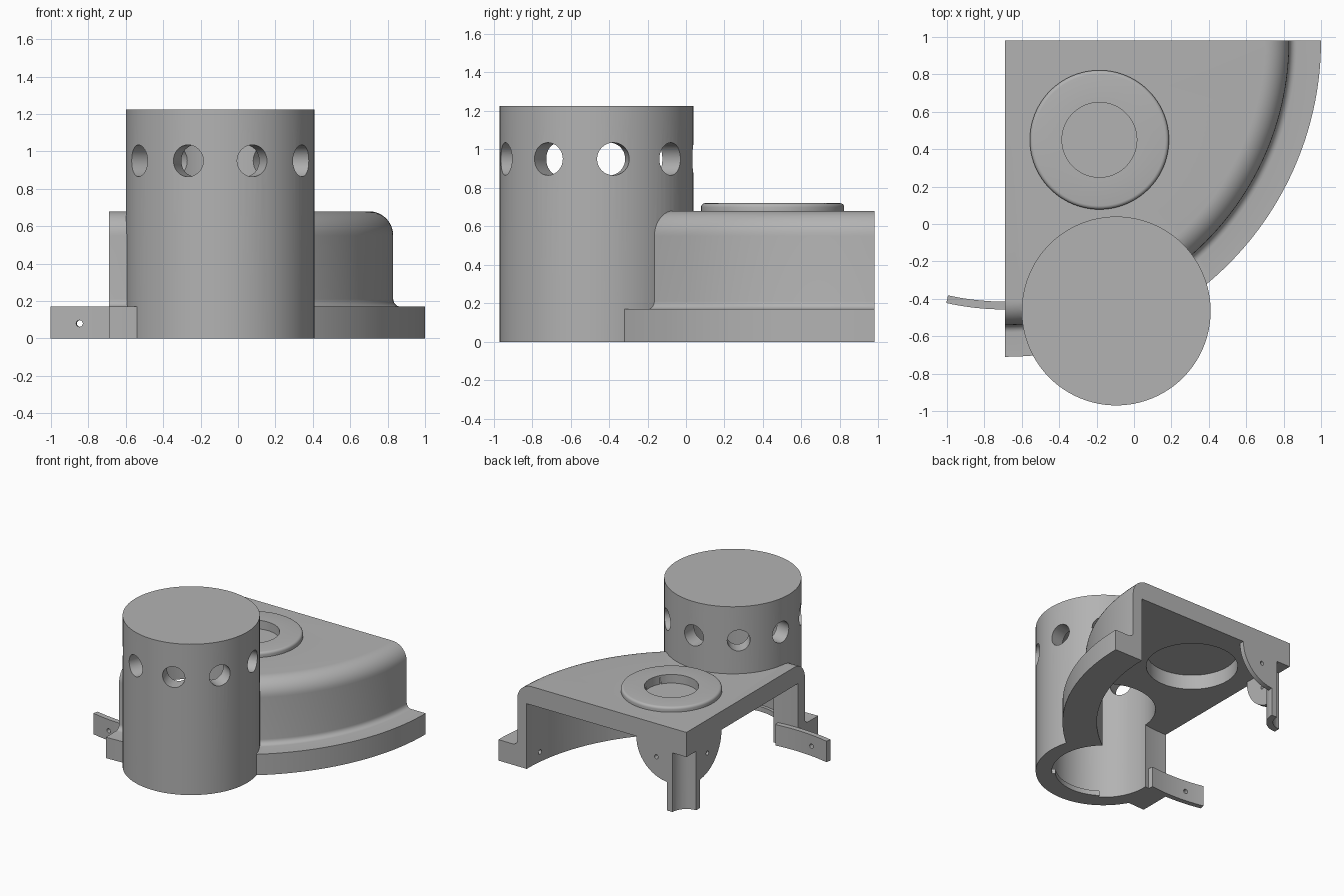
import bpy, bmesh
from math import sin, cos, pi, radians, tau
from mathutils import Matrix, Vector

if "Cube" in bpy.data.objects:
    bpy.data.objects.remove(bpy.data.objects["Cube"], do_unlink=True)

CORNER = (-0.69, 0.98)      # axis of the quarter housing
TOWER = (-0.095, -0.465)    # axis of the tall drum
BOSS = (-0.185, 0.45)       # axis of the bearing seat

grey = bpy.data.materials.new("cast_grey")
grey.use_nodes = True
grey.diffuse_color = (0.45, 0.45, 0.45, 1)
grey.node_tree.nodes["Principled BSDF"].inputs["Base Color"].default_value = grey.diffuse_color


def finish(name, bm):
    bmesh.ops.remove_doubles(bm, verts=bm.verts, dist=1e-5)
    bmesh.ops.recalc_face_normals(bm, faces=bm.faces)
    mesh = bpy.data.meshes.new(name)
    bm.to_mesh(mesh)
    bm.free()
    mesh.materials.append(grey)
    obj = bpy.data.objects.new(name, mesh)
    bpy.context.scene.collection.objects.link(obj)
    return obj


def arc(cx, cz, r, a0, a1, n=8):
    return [(cx + r * cos(radians(a0 + (a1 - a0) * i / n)),
             cz + r * sin(radians(a0 + (a1 - a0) * i / n))) for i in range(n + 1)]


def revolve(name, profile, centre, a0=0, a1=360, steps=96):
    """Turn a closed (radius, z) outline about a vertical axis."""
    bm = bmesh.new()
    full = a1 - a0 == 360
    rings = []
    for i in range(steps if full else steps + 1):
        a = radians(a0 + (a1 - a0) * i / steps)
        rings.append([bm.verts.new((centre[0] + r * cos(a), centre[1] + r * sin(a), z))
                      for r, z in profile])
    n = len(profile)
    for i in range(steps):
        p, q = rings[i], rings[(i + 1) % len(rings)]
        for j in range(n):
            k = (j + 1) % n
            if profile[j][0] + profile[k][0] > 0:
                bm.faces.new((p[j], q[j], q[k], p[k]))
    if not full:
        bm.faces.new(rings[0])
        bm.faces.new(rings[-1])
    # collapse the slivers on the axis
    bmesh.ops.remove_doubles(bm, verts=bm.verts, dist=1e-5)
    bmesh.ops.dissolve_degenerate(bm, edges=bm.edges, dist=1e-6)
    return finish(name, bm)


def drum(name, centre, r, z0, z1, steps=96):
    bm = bmesh.new()
    bmesh.ops.create_cone(bm, cap_ends=True, segments=steps, radius1=r, radius2=r, depth=z1 - z0,
                          matrix=Matrix.Translation((*centre, (z0 + z1) / 2)))
    return finish(name, bm)


def pin(name, start, direction, r, length, steps=32):
    """Round cutter running from start along a direction."""
    d = Vector(direction).normalized()
    bm = bmesh.new()
    rot = d.to_track_quat("Z", "Y").to_matrix().to_4x4()
    bmesh.ops.create_cone(bm, cap_ends=True, segments=steps, radius1=r, radius2=r, depth=length,
                          matrix=Matrix.Translation(Vector(start) + d * length / 2) @ rot)
    return finish(name, bm)


def combine(target, tool, operation):
    mod = target.modifiers.new("combine", "BOOLEAN")
    mod.object = tool
    mod.operation = operation
    mod.solver = "EXACT"
    bpy.context.view_layer.objects.active = target
    bpy.ops.object.modifier_apply(modifier=mod.name)
    bpy.data.objects.remove(tool, do_unlink=True)


def add(target, tool):
    combine(target, tool, "UNION")


def cut(target, tool):
    combine(target, tool, "DIFFERENCE")


def smooth(obj):
    bpy.ops.object.select_all(action="DESELECT")
    obj.select_set(True)
    bpy.context.view_layer.objects.active = obj
    bpy.ops.object.shade_smooth_by_angle(angle=radians(30))


# quarter housing: flange, wall and rounded shoulder
outline = [(0, 0), (1.69, 0), (1.69, 0.17)]
outline += arc(1.56, 0.21, 0.04, 270, 180, 6)
outline += arc(1.39, 0.55, 0.13, 0, 90, 10)
outline += [(0, 0.68)]
housing = revolve("quarter_housing", outline, CORNER, -90, 0, 64)

# tall drum, then the hollow under the lid
add(housing, drum("tower", TOWER, 0.505, 0, 1.225))
cut(housing, drum("hollow", CORNER, 1.435, -0.1, 0.53, 256))
cut(housing, drum("tower_bore", TOWER, 0.385, -0.1, 1.12))

# ring of round vents in the drum
for i in range(9):
    a = radians(10 + 40 * i)
    cut(housing, pin("vent", (*TOWER, 0.95), (cos(a), sin(a), 0), 0.085, 0.7))

# bearing seat: raised rim, through hole, recess below
rim = [(0, 0.6), (0.372, 0.6)] + arc(0.352, 0.70, 0.02, 0, 90, 4) + [(0, 0.72)]
add(housing, revolve("bearing_seat", rim, BOSS))
cut(housing, drum("seat_hole", BOSS, 0.2, 0.3, 0.9))
cut(housing, drum("seat_recess", BOSS, 0.34, 0.3, 0.65))

# corner post: quarter tube under the lid
add(housing, revolve("corner_post", [(0, 0), (0.175, 0), (0.175, 0.6), (0, 0.6)],
                     CORNER, -90, 0, 16))


def gusset(along):
    """Thin rounded web beside the post, on one of the two cut planes."""
    across = Vector((0, -1, 0)) if along[0] else Vector((1, 0, 0))
    base = Vector((*CORNER, 0))
    shape = [(0.13, 0.56), (0.13, 0.23)] + arc(0.15, 0.53, 0.3, -90, 0, 14) + [(0.45, 0.56)]
    bm = bmesh.new()
    face = bm.faces.new([bm.verts.new(base + Vector(along) * t + Vector((0, 0, z)))
                         for t, z in shape])
    new = bmesh.ops.extrude_face_region(bm, geom=[face])["geom"]
    bmesh.ops.translate(bm, vec=across * 0.04,
                        verts=[v for v in new if isinstance(v, bmesh.types.BMVert)])
    add(housing, finish("gusset", bm))
    start = base + Vector(along) * 0.27 + Vector((0, 0, 0.41)) - across * 0.1
    cut(housing, pin("gusset_hole", start, across, 0.017, 0.2, 16))


gusset((1, 0, 0))
gusset((0, -1, 0))
cut(housing, drum("post_bore", CORNER, 0.125, -0.1, 0.48, 48))

# blind bolt hole in the flange that receives the neighbouring tab
a = radians(-6.3)
cut(housing, pin("flange_hole", (CORNER[0] + 1.3 * cos(a), CORNER[1] + 1.3 * sin(a), 0.08),
                 (cos(a), sin(a), 0), 0.018, 0.25, 16))
smooth(housing)

# joining tab reaching past the cut plane
tab = revolve("joining_tab", [(1.395, 0), (1.437, 0), (1.437, 0.17), (1.395, 0.17)],
              CORNER, -102.6, -83, 16)
a = radians(-96.3)
cut(tab, pin("tab_hole", (CORNER[0] + 1.3 * cos(a), CORNER[1] + 1.3 * sin(a), 0.08),
             (cos(a), sin(a), 0), 0.018, 0.25, 16))
smooth(tab)

# small lip at the foot of the drum bore
lip = revolve("bore_lip", [(0.36, 0), (0.39, 0), (0.39, 0.04), (0.36, 0.04)],
              TOWER, -125, -45, 20)
smooth(lip)
